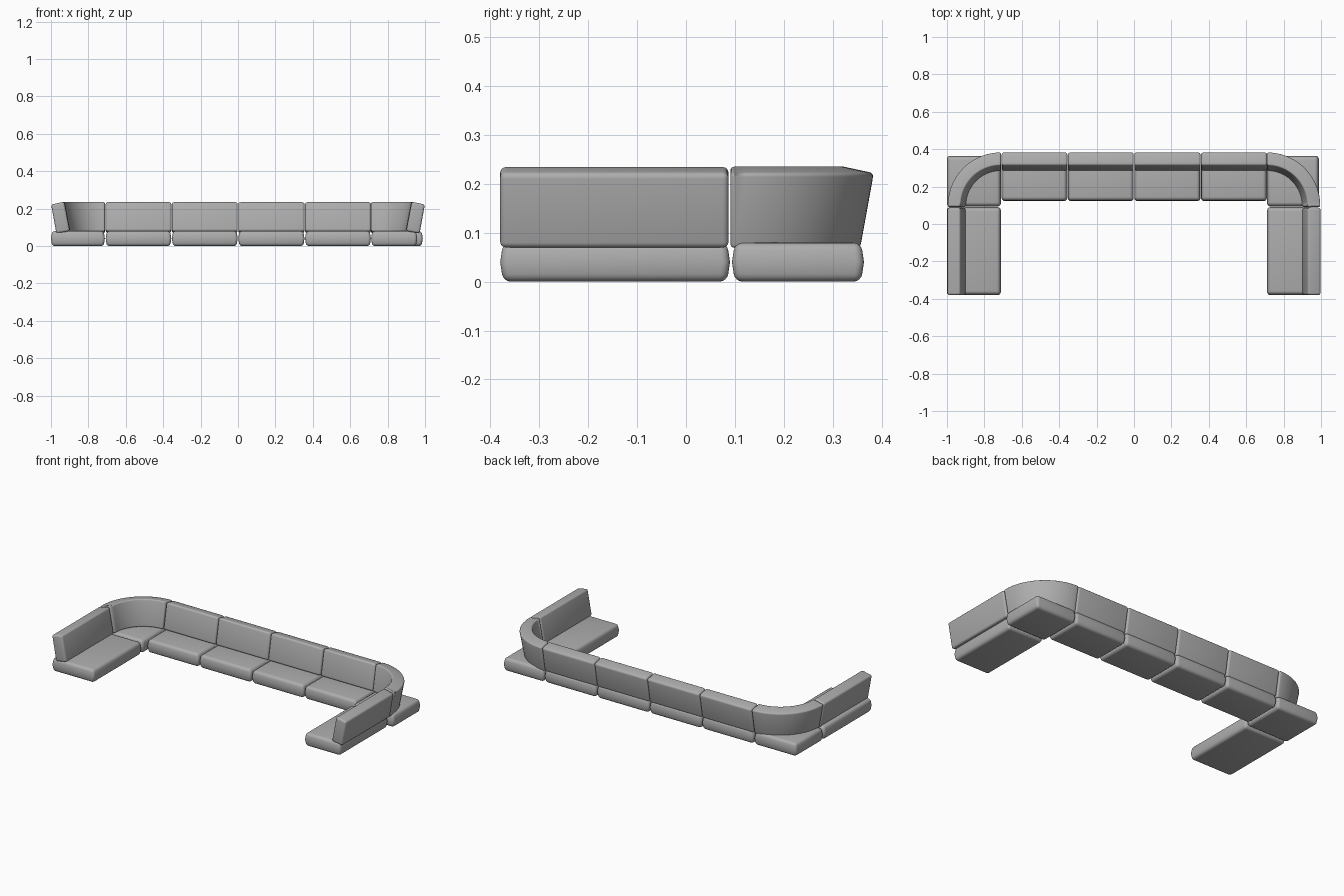
import bpy, bmesh, math

cube = bpy.data.objects.get("Cube")
if cube:
    bpy.data.objects.remove(cube, do_unlink=True)

fabric = bpy.data.materials.new("grey_fabric")
GREY = (0.42, 0.42, 0.42, 1)
fabric.diffuse_color = GREY
fabric.use_nodes = True
fabric.node_tree.nodes["Principled BSDF"].inputs["Base Color"].default_value = GREY

# Backrest section: distance outward from the corner centre, height
SECTION = [(0.185, 0.08), (0.257, 0.068), (0.285, 0.222), (0.215, 0.237)]
CX, CY = 0.712, 0.099
GAP = 0.003


def finish(name, bm, radius):
    """Turn a bmesh into a soft-edged upholstered object."""
    bmesh.ops.recalc_face_normals(bm, faces=bm.faces)
    mesh = bpy.data.meshes.new(name)
    bm.to_mesh(mesh)
    bm.free()
    mesh.materials.append(fabric)
    obj = bpy.data.objects.new(name, mesh)
    bpy.context.collection.objects.link(obj)
    bevel = obj.modifiers.new("soft_edges", "BEVEL")
    bevel.width = radius
    bevel.segments = 4
    bevel.limit_method = "ANGLE"
    bevel.angle_limit = math.radians(40)
    for poly in mesh.polygons:
        poly.use_smooth = True
    return obj


def seat(name, x0, x1, y0, y1, height=0.08, bulge=0.006):
    """Cushion whose sides swell slightly at mid height."""
    bm = bmesh.new()
    rings = []
    for z, inset in ((0, bulge), (height / 2, 0), (height, bulge)):
        a, b, c, d = x0 + inset, x1 - inset, y0 + inset, y1 - inset
        rings.append([bm.verts.new((x, y, z)) for x, y in ((a, c), (b, c), (b, d), (a, d))])
    for low, high in zip(rings, rings[1:]):
        for i in range(4):
            j = (i + 1) % 4
            bm.faces.new((low[i], low[j], high[j], high[i]))
    bm.faces.new(rings[0])
    bm.faces.new(rings[-1])
    return finish(name, bm, 0.016)


def backrest(name, stations):
    """Sweep the section through stations of (origin x, origin y, outward angle)."""
    bm = bmesh.new()
    rings = []
    for ox, oy, angle in stations:
        c, s = math.cos(angle), math.sin(angle)
        rings.append([bm.verts.new((ox + r * c, oy + r * s, z)) for r, z in SECTION])
    for a, b in zip(rings, rings[1:]):
        for i in range(4):
            j = (i + 1) % 4
            bm.faces.new((a[i], a[j], b[j], b[i]))
    bm.faces.new(rings[0])
    bm.faces.new(rings[-1])
    return finish(name, bm, 0.012)


# Rear row
edges = [-0.709, -0.355, 0.0, 0.357, CX]
for n, (a, b) in enumerate(zip(edges, edges[1:]), 1):
    a, b = a + GAP / 2, b - GAP / 2
    seat(f"rear_seat_{n}", a, b, 0.123, 0.362)
    backrest(f"rear_backrest_{n}", [(a, CY, math.pi / 2), (b, CY, math.pi / 2)])

# Corners and arms; the right arm seat and corner are a little wider
STEPS = 20
for side, sign, corner_out, arm_out in (("left", 1, 0.988, 0.958), ("right", -1, 1.0, 1.0)):
    def span(inner, outer):
        return sorted((sign * inner, sign * outer))

    seat(f"{side}_corner_seat", *span(CX, corner_out), 0.094, 0.364)
    seat(f"{side}_arm_seat", *span(CX, arm_out), -0.38, 0.09)

    arc = [math.pi / 2 * i / STEPS for i in range(STEPS + 1)]
    angles = [t if sign > 0 else math.pi - t for t in arc]
    stations = [(sign * CX, CY - 0.008, angles[0])]
    stations += [(sign * CX, CY, t) for t in angles]
    backrest(f"{side}_corner_backrest", stations)

    facing = 0 if sign > 0 else math.pi
    backrest(f"{side}_arm_backrest",
             [(sign * (CX + 0.002), -0.38, facing), (sign * (CX + 0.002), 0.087, facing)])
